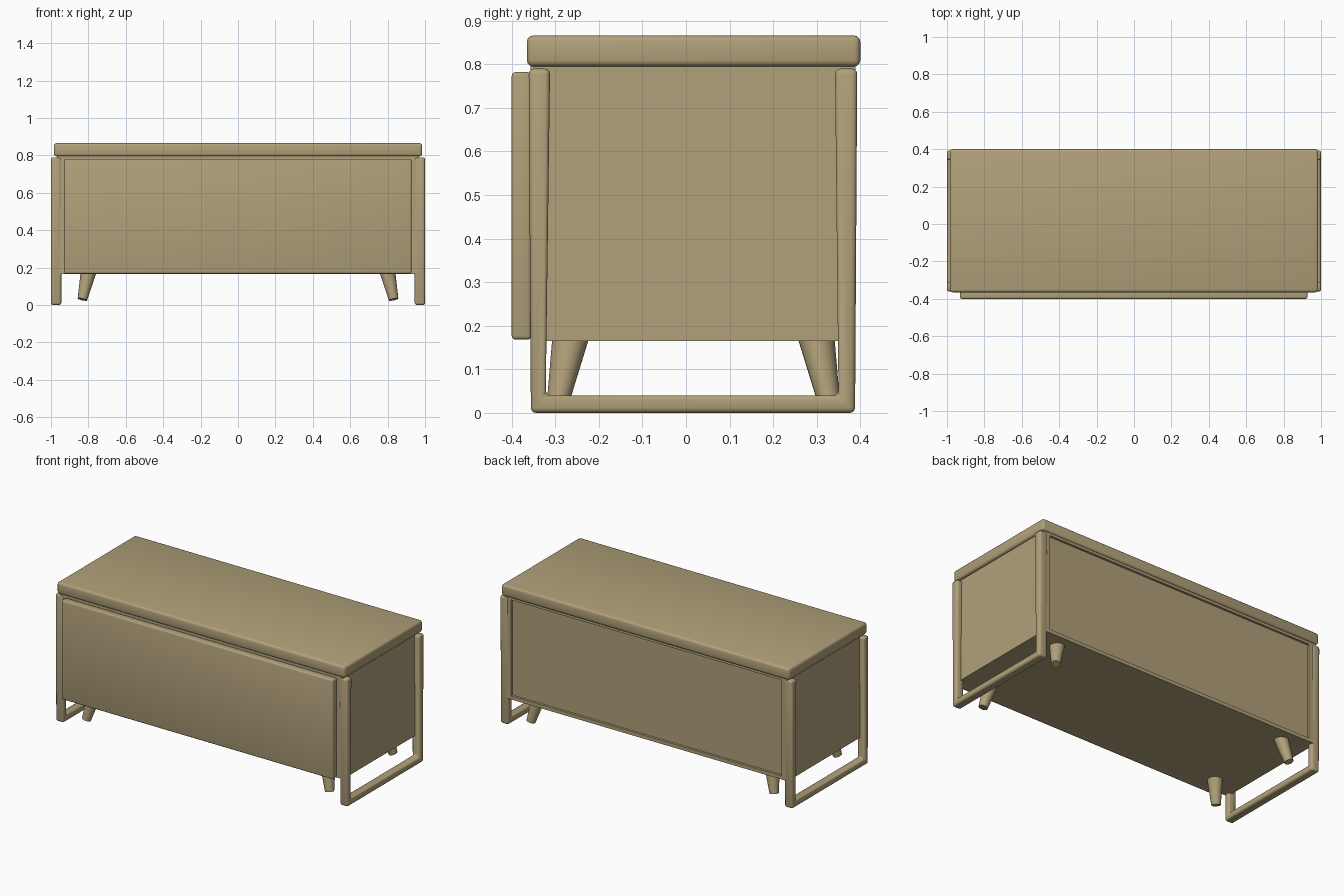
import bpy
import bmesh
from mathutils import Vector

cube = bpy.data.objects.get("Cube")
if cube:
    bpy.data.objects.remove(cube, do_unlink=True)

# Single wood tone
wood = bpy.data.materials.new("light_oak")
wood.use_nodes = True
tone = (0.44, 0.355, 0.195, 1)
wood.diffuse_color = tone
wood.node_tree.nodes["Principled BSDF"].inputs["Base Color"].default_value = tone


def finish(name, bm, bevel=0.0, segments=3):
    bmesh.ops.recalc_face_normals(bm, faces=bm.faces)
    mesh = bpy.data.meshes.new(name)
    bm.to_mesh(mesh)
    bm.free()
    mesh.materials.append(wood)
    obj = bpy.data.objects.new(name, mesh)
    bpy.context.collection.objects.link(obj)
    bpy.ops.object.select_all(action="DESELECT")
    bpy.context.view_layer.objects.active = obj
    obj.select_set(True)
    if bevel:
        mod = obj.modifiers.new("rounded_edges", "BEVEL")
        mod.width = bevel
        mod.segments = segments
        bpy.ops.object.modifier_apply(modifier=mod.name)
    bpy.ops.object.shade_smooth_by_angle()
    return obj


def box(name, x, y, z, bevel=0.0):
    """Box from its (low, high) range on each axis."""
    bm = bmesh.new()
    bmesh.ops.create_cube(bm, size=1)
    for v in bm.verts:
        v.co = [r[0] if c < 0 else r[1] for c, r in zip(v.co, (x, y, z))]
    return finish(name, bm, bevel)


# Lid, carcass and drawer front
box("lid", (-0.985, 0.985), (-0.365, 0.40), (0.795, 0.866), 0.014)
box("carcass", (-0.968, 0.968), (-0.357, 0.375), (0.165, 0.797))
box("drawer_front", (-0.93, 0.927), (-0.40, -0.355), (0.168, 0.782), 0.009)

# Raised border around the recessed back panel
back = (0.37, 0.389)
box("back_bottom_rail", (-0.968, 0.968), back, (0.165, 0.187))
box("back_top_rail", (-0.968, 0.968), back, (0.78, 0.797))
for side, s in (("left", 1), ("right", -1)):
    box(side + "_back_stile", sorted((s * 0.925, s * 0.968)), back, (0.186, 0.781))

# U-shaped sled frame at each end
outline = [(-0.361, 0.79), (-0.356, 0), (0.388, 0), (0.393, 0.79),
           (0.342, 0.79), (0.35, 0.04), (-0.322, 0.04), (-0.312, 0.79)]
for side, s in (("left", 1), ("right", -1)):
    bm = bmesh.new()
    face = bm.faces.new([bm.verts.new((s * 0.945, y, z)) for y, z in outline])
    grown = bmesh.ops.extrude_face_region(bm, geom=[face])["geom"]
    for v in grown:
        if isinstance(v, bmesh.types.BMVert):
            v.co.x = s * 1.0
    finish(side + "_sled_frame", bm, 0.012)

# Splayed tapered feet with level ends
for side, s in (("left", 1), ("right", -1)):
    for end, t in (("front", -1), ("back", 1)):
        top = Vector((s * 0.80, 0.017 + t * 0.282, 0.17))
        low = Vector((s * 0.832, 0.017 + t * 0.31, 0.03))
        axis = top - low
        bm = bmesh.new()
        bmesh.ops.create_cone(bm, cap_ends=True, segments=24, radius1=0.026,
                              radius2=0.043, depth=axis.length)
        turn = axis.to_track_quat("Z", "Y")
        for v in bm.verts:
            v.co = turn @ v.co + (top + low) / 2
            if v.co.z > 0.1:
                v.co.z = 0.17
        finish(f"{end}_{side}_foot", bm)
